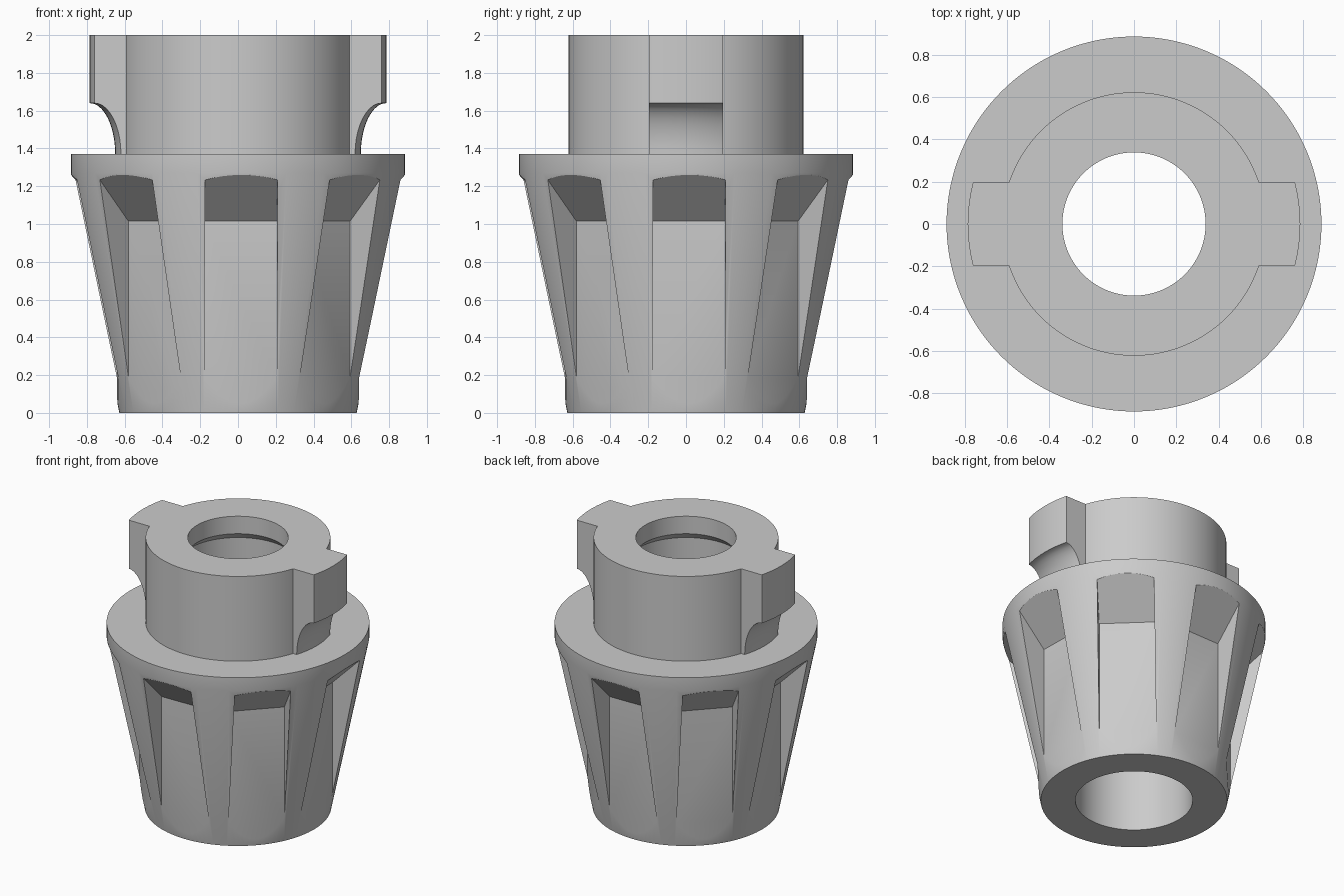
import bpy, bmesh
from math import sin, cos, pi, radians
from mathutils import Matrix

cube = bpy.data.objects.get("Cube")
if cube:
    bpy.data.objects.remove(cube, do_unlink=True)

grey = bpy.data.materials.new("plain grey")
grey.use_nodes = True
colour = (0.6, 0.6, 0.6, 1)
grey.diffuse_color = colour
grey.node_tree.nodes["Principled BSDF"].inputs["Base Color"].default_value = colour


def add_object(name, bm):
    bmesh.ops.recalc_face_normals(bm, faces=bm.faces)
    mesh = bpy.data.meshes.new(name)
    bm.to_mesh(mesh)
    bm.free()
    mesh.materials.append(grey)
    obj = bpy.data.objects.new(name, mesh)
    bpy.context.collection.objects.link(obj)
    return obj


def revolve(name, profile, steps=128):
    """Turn a closed (radius, height) profile around z."""
    bm = bmesh.new()
    rings = []
    for i in range(steps):
        a = 2 * pi * i / steps
        rings.append([bm.verts.new((r * cos(a), r * sin(a), z)) for r, z in profile])
    n = len(profile)
    for i in range(steps):
        p, q = rings[i], rings[(i + 1) % steps]
        for j in range(n):
            k = (j + 1) % n
            bm.faces.new((p[j], q[j], q[k], p[k]))
    return add_object(name, bm)


def prism(bm, profile, half_width, angle):
    """Extrude a (distance, height) outline sideways, turned around z."""
    turn = Matrix.Rotation(angle, 3, 'Z')
    sides = [[bm.verts.new(turn @ Matrix.Identity(3) @ bm_vec(x, y, z)) for x, z in profile]
             for y in (-half_width, half_width)]
    bm.faces.new(sides[0])
    bm.faces.new(sides[1])
    for j in range(len(profile)):
        k = (j + 1) % len(profile)
        bm.faces.new((sides[0][j], sides[0][k], sides[1][k], sides[1][j]))


def bm_vec(x, y, z):
    return Matrix.Translation((x, y, z)).to_translation()


def combine(target, tool, operation):
    tool.hide_render = True
    mod = target.modifiers.new(operation.lower(), 'BOOLEAN')
    mod.operation = operation
    mod.solver = 'EXACT'
    mod.object = tool
    bpy.ops.object.select_all(action='DESELECT')
    bpy.context.view_layer.objects.active = target
    target.select_set(True)
    bpy.ops.object.modifier_apply(modifier=mod.name)
    bpy.data.objects.remove(tool, do_unlink=True)


# Tapered grip, rim, collar and stepped bore in one turned body
body = revolve("tapered_knob", [
    (0.395, 0), (0.628, 0), (0.885, 1.27), (0.885, 1.37), (0.622, 1.37),
    (0.622, 2), (0.338, 2), (0.338, 1.87), (0.395, 1.815)])

# Eight flat-floored finger pockets with sloping ceilings
bm = bmesh.new()
for i in range(8):
    prism(bm, [(0.638, -0.1), (1.1, -0.1), (1.1, 1.477), (0.638, 1.015)],
          0.192, i * pi / 4 + radians(1.2))
combine(body, add_object("pocket_cutter", bm), 'DIFFERENCE')

# Two collar lugs, undercut by a concave sweep
sweep = [(0.785 - 0.135 * sin(t), 1.37 + 0.27 * (1 - cos(t)))
         for t in [pi / 2 * (1 - i / 10) for i in range(11)]]
sweep = [(0.65 + 0.135 * (1 - cos(t)), 1.37 + 0.27 * sin(t))
         for t in [pi / 2 * i / 10 for i in range(11)]]
lugs = revolve("lugs", [(0.5, 1.3), (0.65, 1.3)] + sweep + [(0.785, 2), (0.5, 2)])
bm = bmesh.new()
prism(bm, [(-1, 1.2), (1, 1.2), (1, 2.1), (-1, 2.1)], 0.196, 0)
combine(lugs, add_object("lug_trim", bm), 'INTERSECT')
combine(body, lugs, 'UNION')

bpy.ops.object.select_all(action='DESELECT')
body.select_set(True)
bpy.context.view_layer.objects.active = body
bpy.ops.object.shade_smooth_by_angle(angle=radians(25))
